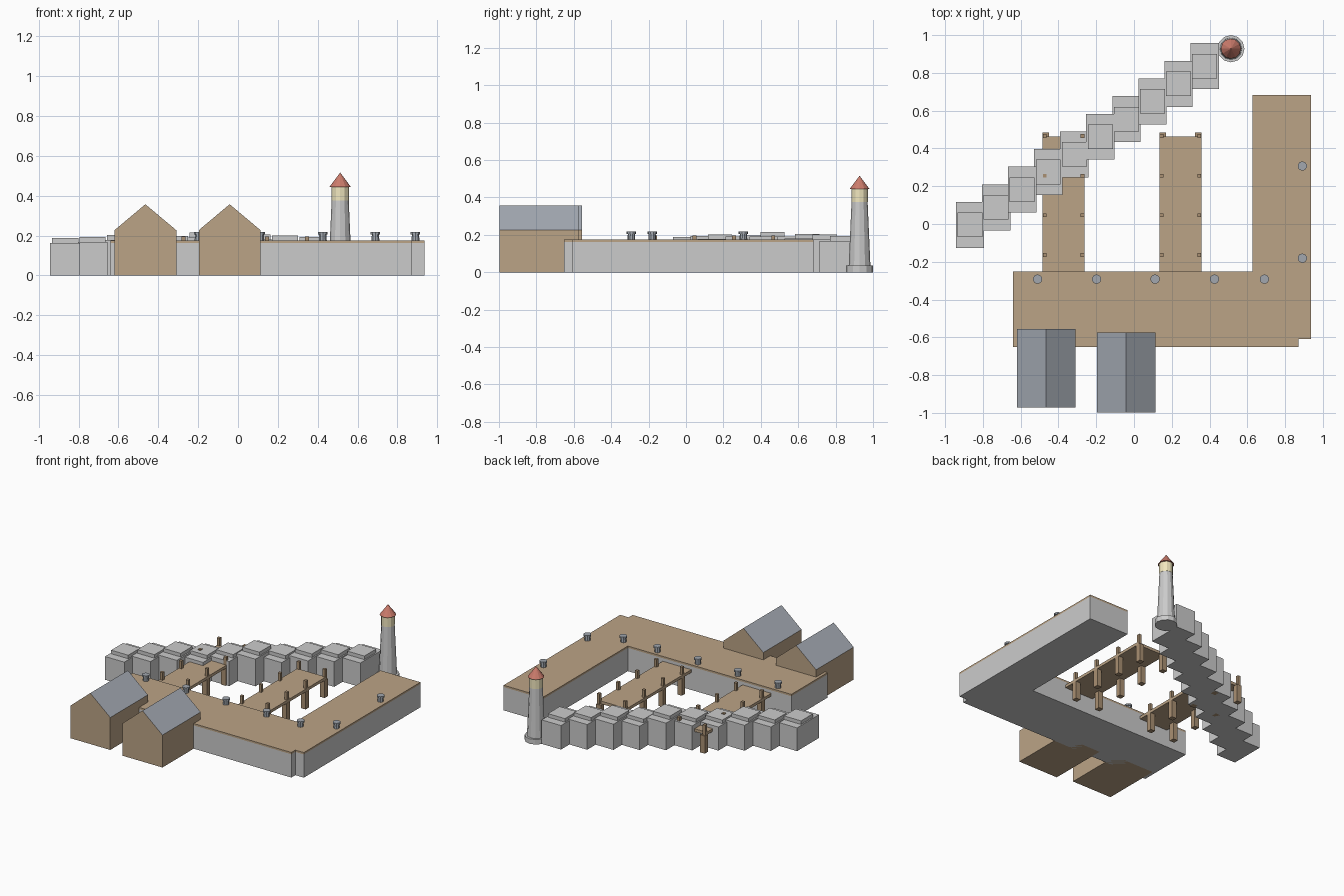
import bpy

if "Cube" in bpy.data.objects:
    bpy.data.objects.remove(bpy.data.objects["Cube"])

def mat(name, rgb):
    m = bpy.data.materials.new(name)
    m.diffuse_color = (*rgb, 1)
    m.use_nodes = True
    m.node_tree.nodes["Principled BSDF"].inputs["Base Color"].default_value = m.diffuse_color
    return m

WOOD = mat("wood", (0.50, 0.37, 0.24))
PILE = mat("pile_wood", (0.40, 0.28, 0.17))
SLATE = mat("slate", (0.38, 0.41, 0.46))
STONE = mat("stone", (0.55, 0.55, 0.53))
IRON = mat("iron", (0.36, 0.39, 0.43))
CREAM = mat("lamp_cream", (0.88, 0.80, 0.52))
RED = mat("roof_red", (0.60, 0.20, 0.15))
WHITE = mat("tower_grey", (0.62, 0.63, 0.64))

def mesh(name, verts, faces, *mats):
    me = bpy.data.meshes.new(name)
    me.from_pydata(verts, [], faces)
    for m in mats:
        me.materials.append(m)
    ob = bpy.data.objects.new(name, me)
    bpy.context.collection.objects.link(ob)
    return ob

def box(name, x0, x1, y0, y1, z0, z1, m):
    bpy.ops.mesh.primitive_cube_add(size=1, location=((x0 + x1) / 2, (y0 + y1) / 2, (z0 + z1) / 2))
    ob = bpy.context.object
    ob.scale = (x1 - x0, y1 - y0, z1 - z0)
    ob.name = name
    ob.data.materials.append(m)
    return ob

def block(name, x, y, sx, sy, z0, z1, m):
    return box(name, x - sx / 2, x + sx / 2, y - sy / 2, y + sy / 2, z0, z1, m)

def cone(name, x, y, z0, z1, r0, r1, m, n=12):
    bpy.ops.mesh.primitive_cone_add(vertices=n, radius1=r0, radius2=r1, depth=z1 - z0,
                                    location=(x, y, (z0 + z1) / 2))
    ob = bpy.context.object
    ob.name = name
    ob.data.materials.append(m)
    return ob

# L-shaped quay: stone walls with a thin planked deck
for part, x0, x1, y0, y1 in (("main", -0.64, 0.87, -0.652, -0.252),
                             ("arm", 0.627, 0.936, -0.608, 0.683)):
    box("quay_wall_" + part, x0, x1, y0, y1, 0, 0.163, STONE)
    box("quay_deck_" + part, x0, x1, y0, y1, 0.163, 0.176, WOOD)

# Timber piers with piles and mooring posts
for i, x in enumerate((-0.373, 0.246)):
    box(f"pier_deck_{i}", x - 0.111, x + 0.111, -0.26, 0.463, 0.122, 0.142, WOOD)
    for j in range(4):
        y = -0.164 + 0.21 * j
        for s in (-1, 1):
            block(f"pile_{i}_{j}", x + s * 0.094, y, 0.036, 0.036, 0, 0.123, PILE)
            block(f"pier_post_{i}_{j}", x + s * 0.1, y, 0.02, 0.02, 0.12, 0.196, PILE)

# Warehouses with slate pitched roofs
for i, (x, y0, y1) in enumerate(((-0.465, -0.972, -0.555), (-0.042, -0.998, -0.575))):
    prof = [(-0.155, 0), (0.155, 0), (0.155, 0.227), (0, 0.357), (-0.155, 0.227)]
    v = [(x + px, y, z) for y in (y0, y1) for px, z in prof]
    f = [(0, 1, 2, 3, 4), (9, 8, 7, 6, 5)]
    f += [((k + 1) % 5, k, k + 5, (k + 1) % 5 + 5) for k in range(5)]
    house = mesh(f"warehouse_{i}", v, f, WOOD, SLATE)
    for k in (4, 5):
        house.data.polygons[k].material_index = 1

# Breakwater: stepped diagonal row of stone blocks with caps
tops = (0.163, 0.168, 0.178, 0.165, 0.172, 0.19, 0.167, 0.18, 0.176, 0.168)
for i, z in enumerate(tops):
    x, y = -0.868 + 0.138 * i, -0.005 + 0.0934 * i
    block(f"breakwater_block_{i}", x, y, 0.15, 0.243, 0, z, STONE)
    block(f"breakwater_cap_{i}", x, y, 0.132, 0.13, z - 0.01, z + 0.025, STONE)

# Bollards: tapered shaft with wider head
spots = [(x, -0.292) for x in (-0.51, -0.198, 0.112, 0.426, 0.69)] + [(0.891, 0.307), (0.891, -0.181)]
for i, (x, y) in enumerate(spots):
    cone(f"bollard_shaft_{i}", x, y, 0.17, 0.207, 0.021, 0.019, IRON, 10)
    cone(f"bollard_head_{i}", x, y, 0.205, 0.217, 0.025, 0.025, IRON, 10)

# Lighthouse at the end of the breakwater
for name, z0, z1, r0, r1, m in (("base", 0, 0.035, 0.072, 0.072, STONE),
                                ("tower", 0.035, 0.375, 0.058, 0.043, WHITE),
                                ("lamp_room", 0.375, 0.445, 0.044, 0.044, CREAM),
                                ("roof", 0.445, 0.516, 0.053, 0, RED)):
    cone("lighthouse_" + name, 0.513, 0.928, z0, z1, r0, r1, m)
